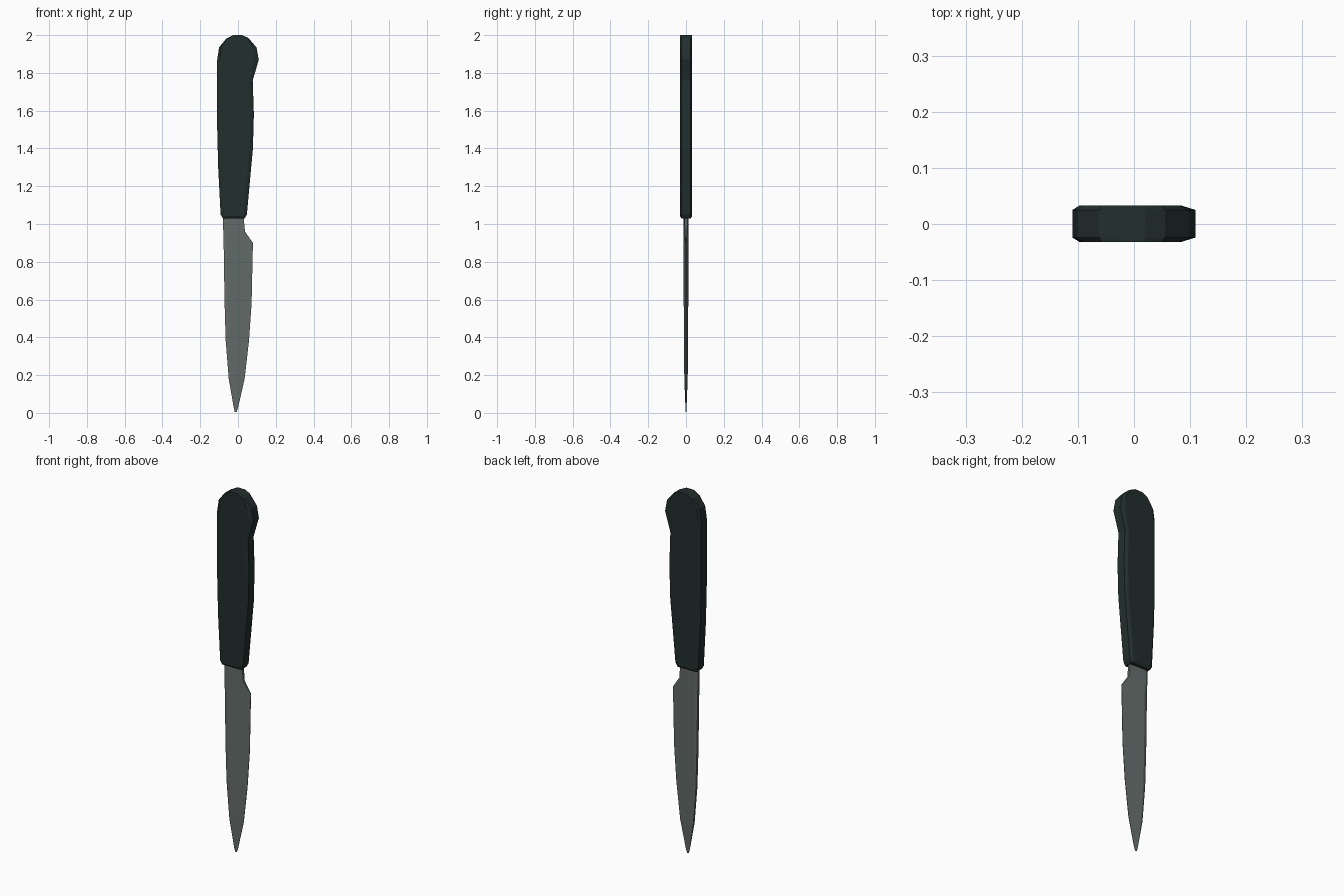
import bpy, bmesh


def material(name, rgb):
    m = bpy.data.materials.new(name)
    m.diffuse_color = (*rgb, 1)
    return m


def loft(name, rings, mat):
    """Skin equal-length closed rings and cap both ends."""
    bm = bmesh.new()
    loops = [[bm.verts.new(p) for p in ring] for ring in rings]
    n = len(loops[0])
    for a, b in zip(loops, loops[1:]):
        for i in range(n):
            j = (i + 1) % n
            bm.faces.new((a[i], a[j], b[j], b[i]))
    bm.faces.new(loops[0])
    bm.faces.new(loops[-1])
    bmesh.ops.recalc_face_normals(bm, faces=bm.faces)
    mesh = bpy.data.meshes.new(name)
    bm.to_mesh(mesh)
    bm.free()
    mesh.materials.append(mat)
    obj = bpy.data.objects.new(name, mesh)
    bpy.context.collection.objects.link(obj)
    return obj


grip_green = material("dark_green_grip", (0.016, 0.028, 0.027))
steel = material("grey_steel", (0.125, 0.15, 0.143))

# Handle: side outline (x, z, x inset of flat face, z inset of flat face)
outline = [
    (-0.080, 1.03, 0.012, 0.012), (0.035, 1.03, -0.012, 0.012),
    (0.047, 1.05, -0.016, 0.008), (0.079, 1.40, -0.018, 0), (0.084, 1.58, -0.018, 0),
    (0.078, 1.76, -0.018, 0), (0.110, 1.87, -0.026, 0), (0.098, 1.935, -0.018, 0),
    (0.055, 1.985, -0.006, 0), (0.020, 2.0, 0, 0), (-0.025, 2.0, 0, 0),
    (-0.062, 1.982, 0.004, 0), (-0.100, 1.935, 0.010, 0), (-0.110, 1.87, 0.013, 0),
    (-0.110, 1.50, 0.013, 0), (-0.105, 1.30, 0.013, 0), (-0.092, 1.05, 0.013, 0.008),
]


def handle_ring(y, inset):
    return [(x + dx * inset, y, z + dz * inset) for x, z, dx, dz in outline]


loft("handle", [handle_ring(-0.032, 1), handle_ring(-0.024, 0),
                handle_ring(0.025, 0), handle_ring(0.033, 1)], grip_green)

# Blade: stations (z, spine x, edge x, half thickness, edge half thickness)
stations = [
    (0.005, -0.017, -0.007, 0.002, 0.001), (0.03, -0.023, 0.001, 0.003, 0.001),
    (0.18, -0.049, 0.035, 0.009, 0.001), (0.38, -0.065, 0.058, 0.011, 0.001),
    (0.58, -0.071, 0.072, 0.012, 0.001), (0.90, -0.076, 0.079, 0.012, 0.001),
    (0.96, -0.078, 0.037, 0.012, 0.006), (1.06, -0.079, 0.028, 0.012, 0.008),
]
rings = []
for z, spine, edge, t, e in stations:
    ridge = spine + 0.12 * (edge - spine)
    rings.append([(spine, -t * 0.6, z), (ridge, -t, z), (edge, -e, z),
                  (edge, e, z), (ridge, t, z), (spine, t * 0.6, z)])
loft("blade", rings, steel)
